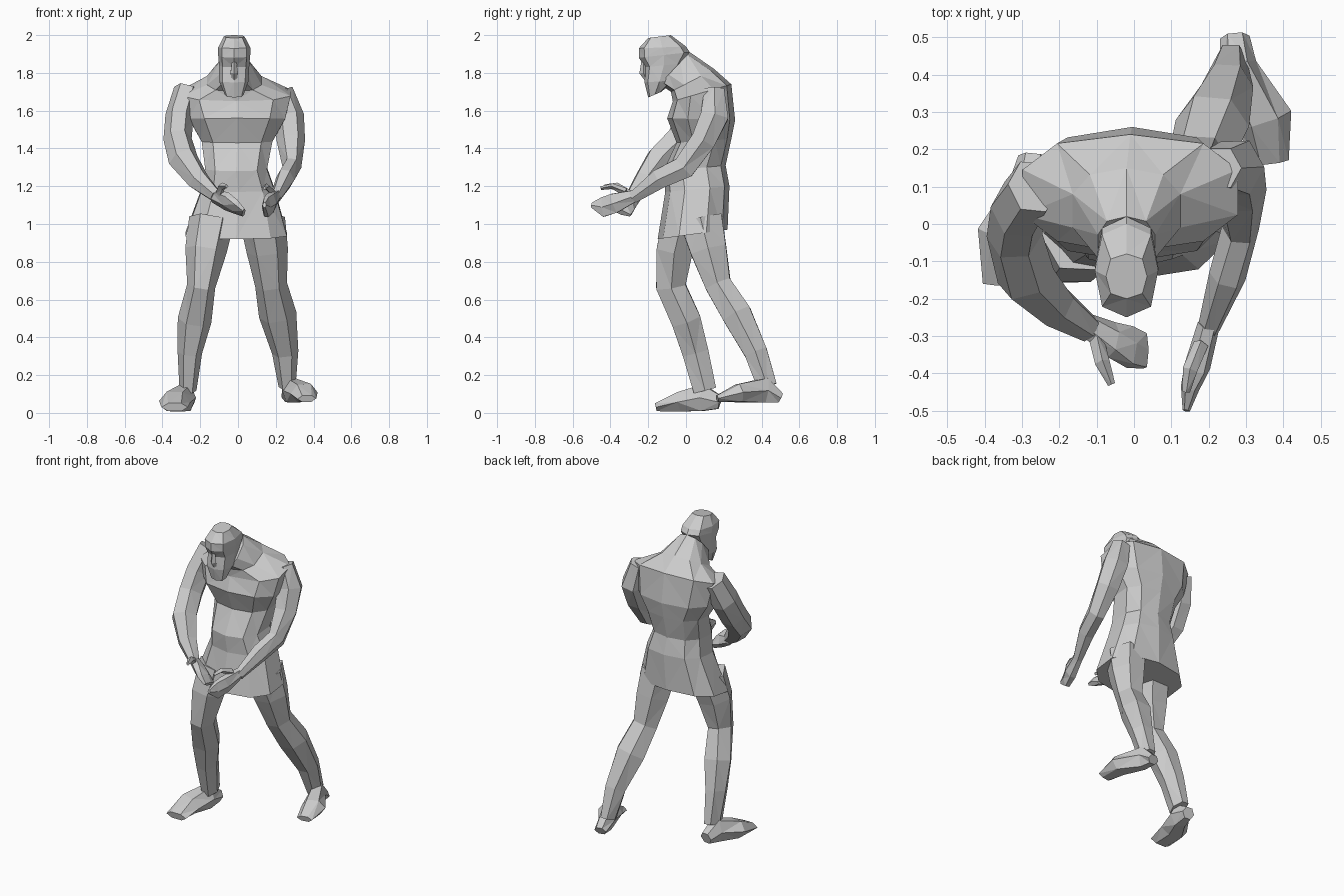
import bpy
import bmesh
import math
from mathutils import Vector

default_cube = bpy.data.objects.get("Cube")
if default_cube:
    bpy.data.objects.remove(default_cube, do_unlink=True)

clay = bpy.data.materials.new("clay_grey")
clay.use_nodes = True
clay_colour = (0.6, 0.6, 0.6, 1)
clay.diffuse_color = clay_colour
clay.node_tree.nodes["Principled BSDF"].inputs["Base Color"].default_value = clay_colour


def loft(name, rings):
    """Skin a list of equal-length point rings and close both ends."""
    mesh = bpy.data.meshes.new(name)
    bm = bmesh.new()
    loops = [[bm.verts.new(point) for point in ring] for ring in rings]
    count = len(loops[0])
    for lower, upper in zip(loops, loops[1:]):
        for i in range(count):
            j = (i + 1) % count
            bm.faces.new((lower[i], lower[j], upper[j], upper[i]))
    bm.faces.new(loops[0][::-1])
    bm.faces.new(loops[-1])
    # Split the bent quads so that the facets read as flat planes
    bmesh.ops.triangulate(bm, faces=bm.faces[:])
    bmesh.ops.recalc_face_normals(bm, faces=bm.faces[:])
    bm.to_mesh(mesh)
    bm.free()
    mesh.materials.append(clay)
    part = bpy.data.objects.new(name, mesh)
    bpy.context.scene.collection.objects.link(part)
    return part


def bulge(value, power):
    return math.copysign(abs(value) ** power, value)


def stack(name, levels, sides, power):
    """Loft tilted levels: right, left, front, back, front height, back height."""
    rings = []
    for right, left, front, back, z_front, z_back in levels:
        ring = []
        for i in range(sides):
            angle = math.tau * i / sides - math.pi / 2
            u = bulge(math.cos(angle), power) / 2 + 0.5
            v = bulge(math.sin(angle), power) / 2 + 0.5
            ring.append((right + (left - right) * u,
                         front + (back - front) * v,
                         z_front + (z_back - z_front) * v))
        rings.append(ring)
    return loft(name, rings)


def limb(name, joints, sides=6):
    """Loft rings square to a path; joints hold x, y, z, half width, half depth."""
    centres = [Vector(joint[:3]) for joint in joints]
    rings = []
    for i, joint in enumerate(joints):
        before = centres[max(i - 1, 0)]
        after = centres[min(i + 1, len(centres) - 1)]
        along = (after - before).normalized()
        depth = along.cross(Vector((1, 0, 0))).normalized()
        across = depth.cross(along)
        ring = []
        for k in range(sides):
            angle = math.tau * k / sides
            ring.append(centres[i]
                        + across * joint[3] * math.cos(angle)
                        + depth * joint[4] * math.sin(angle))
        rings.append(ring)
    return loft(name, rings)


# Torso with the tunic hem, belly, overhanging chest and hunched shoulders
stack("torso", [
    (-.29, .27, -.15, .22, .92, .97),
    (-.2, .2, -.11, .23, 1.17, 1.2),
    (-.18, .16, -.12, .21, 1.28, 1.31),
    (-.2, .19, -.05, .24, 1.43, 1.45),
    (-.27, .26, -.1, .26, 1.56, 1.55),
    (-.31, .29, -.07, .24, 1.65, 1.74),
    (-.17, .13, -.08, .15, 1.7, 1.82),
    (-.1, .06, -.14, .02, 1.74, 1.91),
], sides=10, power=.8)

# Head with a long beard, sunken eyes and a brow
stack("head", [
    (-.07, .03, -.2, -.13, 1.67, 1.7),
    (-.1, .055, -.22, -.06, 1.75, 1.76),
    (-.1, .06, -.215, -.02, 1.83, 1.85),
    (-.105, .065, -.25, .02, 1.88, 1.91),
    (-.105, .065, -.25, .0, 1.93, 1.94),
    (-.075, .035, -.2, -.08, 1.985, 2),
], sides=8, power=.75)
limb("nose", [
    (-.02, -.225, 1.87, .01, .01),
    (-.02, -.225, 1.8, .02, .022),
    (-.02, -.21, 1.765, .015, .01),
], sides=4)

# Arms, bent so that the hands meet in front of the belly
limb("left_arm", [
    (.23, .15, 1.71, .06, .06),
    (.27, .15, 1.57, .08, .085),
    (.28, .09, 1.44, .075, .075),
    (.285, -.01, 1.3, .05, .07),
    (.25, -.14, 1.24, .05, .06),
    (.2, -.28, 1.14, .03, .035),
])
limb("right_arm", [
    (-.27, .1, 1.71, .07, .08),
    (-.31, .04, 1.57, .075, .09),
    (-.32, -.03, 1.45, .075, .085),
    (-.29, -.14, 1.34, .08, .08),
    (-.21, -.22, 1.23, .06, .06),
    (-.12, -.28, 1.15, .035, .04),
])

# Flat hands with separate thumbs
limb("left_hand", [
    (.2, -.27, 1.15, .03, .035),
    (.17, -.38, 1.11, .035, .06),
    (.15, -.44, 1.09, .025, .06),
    (.14, -.5, 1.1, .01, .015),
])
limb("right_hand", [
    (-.13, -.27, 1.15, .03, .04),
    (-.06, -.31, 1.12, .035, .06),
    (-.01, -.33, 1.09, .03, .065),
    (.03, -.34, 1.06, .015, .055),
])
limb("left_thumb", [
    (.18, -.32, 1.17, .02, .02),
    (.15, -.39, 1.2, .02, .015),
    (.14, -.45, 1.19, .01, .01),
], sides=4)
limb("right_thumb", [
    (-.1, -.31, 1.16, .02, .025),
    (-.085, -.37, 1.2, .02, .02),
    (-.06, -.43, 1.2, .01, .01),
], sides=4)

# Striding legs: the left one trails behind
limb("left_leg", [
    (.13, .08, 1.02, .12, .13),
    (.155, .12, .86, .11, .11),
    (.175, .17, .68, .085, .08),
    (.21, .27, .52, .1, .09),
    (.25, .37, .32, .07, .07),
    (.26, .43, .14, .045, .06),
])
limb("right_leg", [
    (-.14, -.02, 1.02, .12, .12),
    (-.17, -.06, .86, .11, .11),
    (-.195, -.08, .67, .075, .09),
    (-.23, 0, .49, .09, .09),
    (-.255, .05, .32, .065, .08),
    (-.265, .1, .12, .045, .07),
])

# Splayed feet, each running from heel to toe
limb("left_foot", [
    (.27, .5, .08, .04, .03),
    (.28, .42, .12, .05, .075),
    (.35, .28, .105, .075, .055),
    (.365, .165, .075, .05, .02),
])
limb("right_foot", [
    (-.27, .18, .055, .04, .04),
    (-.28, .09, .08, .06, .08),
    (-.335, -.03, .06, .085, .06),
    (-.335, -.16, .03, .07, .025),
])
